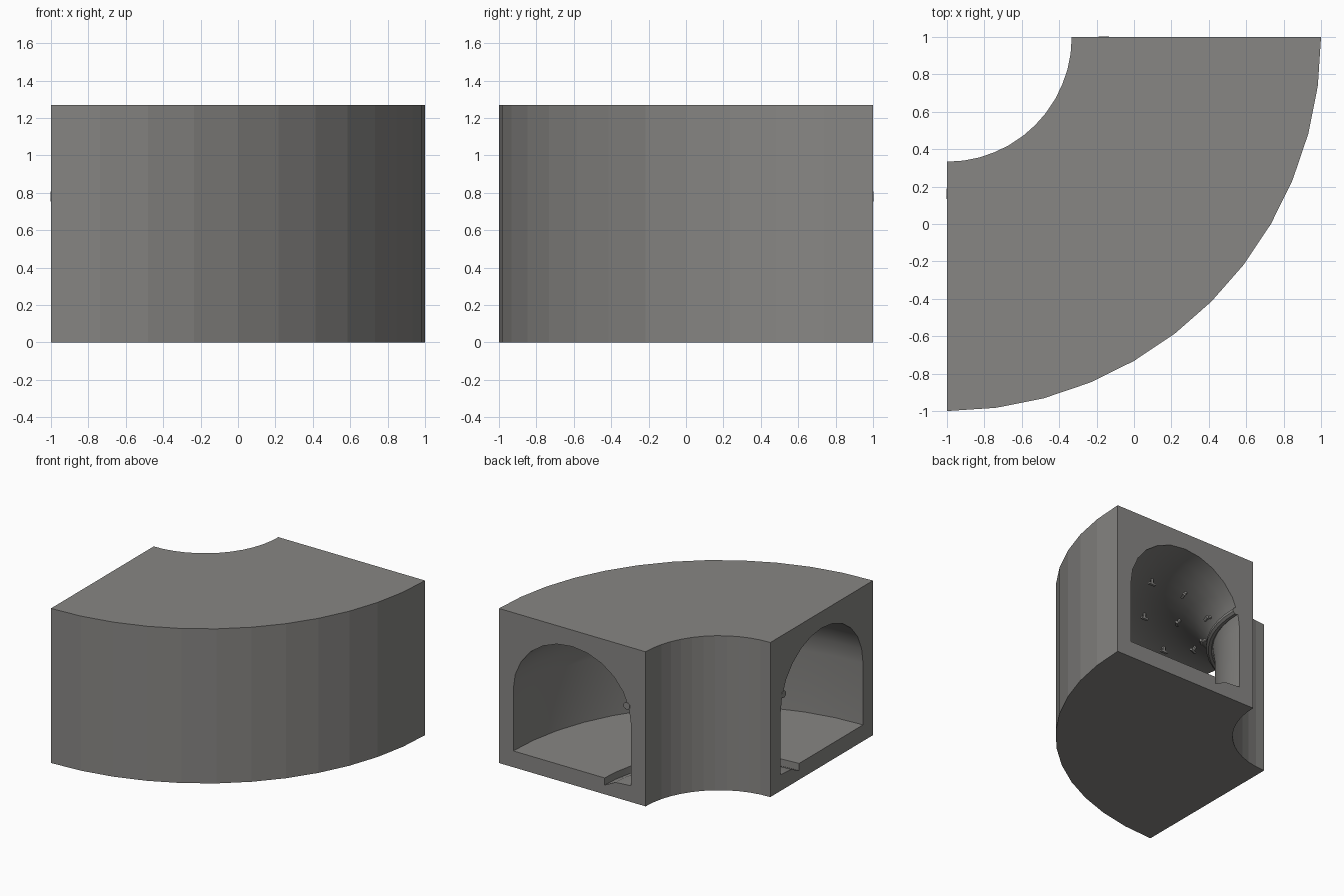
import bpy, bmesh, math
from mathutils import Vector, Matrix

cube = bpy.data.objects.get("Cube")
if cube:
    bpy.data.objects.remove(cube, do_unlink=True)

CENTRE = Vector((-1, 1, 0))       # centre of the bend
STEPS = 12                        # segments in the quarter turn
MID, SPRING = 1.335, 0.64         # arch centre radius and springing height
ARCH_W, ARCH_H = 0.535, 0.495

concrete = bpy.data.materials.new("concrete_grey")
concrete.use_nodes = True
grey = (0.245, 0.24, 0.23, 1)
concrete.diffuse_color = grey
concrete.node_tree.nodes["Principled BSDF"].inputs["Base Color"].default_value = grey


def bend_point(r, z, angle):
    return CENTRE + Vector((r * math.cos(angle), -r * math.sin(angle), z))


def sweep(bm, profile, smooth, start=0.0, end=math.pi / 2):
    """Sweep a closed (radius, height) profile round the bend; return end edges."""
    rings = []
    for i in range(STEPS + 1):
        a = start + (end - start) * i / STEPS
        rings.append([bm.verts.new(bend_point(r, z, a)) for r, z in profile])
    n = len(profile)
    for low, high in zip(rings, rings[1:]):
        for j in range(n):
            k = (j + 1) % n
            face = bm.faces.new((low[j], low[k], high[k], high[j]))
            face.smooth = smooth
    return [[bm.edges.get((ring[j], ring[(j + 1) % n])) for j in range(n)]
            for ring in (rings[0], rings[-1])]


def finish(bm, name):
    bmesh.ops.recalc_face_normals(bm, faces=bm.faces[:])
    for e in bm.edges:
        if len(e.link_faces) == 2 and e.calc_face_angle() > math.radians(35):
            e.smooth = False
    mesh = bpy.data.meshes.new(name)
    bm.to_mesh(mesh)
    bm.free()
    mesh.materials.append(concrete)
    obj = bpy.data.objects.new(name, mesh)
    bpy.context.collection.objects.link(obj)
    return obj


def cap(bm, edges):
    bmesh.ops.triangle_fill(bm, edges=edges, use_beauty=True)


# Curved block with an arched tunnel and a drain beside the inner wall
outer = [(0.667, 0), (2, 0), (2, 1.27), (0.667, 1.27)]
arch = []
for i in range(13):
    t = math.pi * i / 12
    arch.append((MID + ARCH_W * math.cos(t), SPRING + ARCH_H * math.sin(t)))
drain = [(0.8, 0.134), (0.94, 0.124), (1.04, 0.075), (1.04, 0.134), (1.87, 0.134)]

bm = bmesh.new()
outer_ends = sweep(bm, outer, False)
inner_ends = sweep(bm, arch + drain, True)
for a, b in zip(outer_ends, inner_ends):
    cap(bm, a + b)
finish(bm, "tunnel_block")

# Pipe running along the inner wall
pipe = []
for i in range(8):
    t = math.tau * (i + 0.5) / 8
    pipe.append((0.838 + 0.03 * math.cos(t), 0.78 + 0.03 * math.sin(t)))
bm = bmesh.new()
for edges in sweep(bm, pipe, True, -0.003, math.pi / 2 + 0.003):
    cap(bm, edges)
finish(bm, "wall_pipe")

# Small ceiling fixtures in rings across the arch
bm = bmesh.new()
for ring in (1, 2, 3):
    a = math.radians(22.5 * ring)
    for tilt in (-60, -30, 0, 30, 60):
        t = math.radians(tilt)
        spot = bend_point(MID + ARCH_W * math.sin(t),
                          SPRING + ARCH_H * math.cos(t), a)
        inward = bend_point(MID, SPRING, a) - spot
        base = Matrix.Translation(spot) @ inward.to_track_quat('Z', 'Y').to_matrix().to_4x4()
        bmesh.ops.create_cone(bm, cap_ends=True, segments=6, radius1=0.014,
                              radius2=0.01, depth=0.06,
                              matrix=base @ Matrix.Translation((0, 0, 0.015)))
        bmesh.ops.create_cube(bm, size=1, matrix=base
                              @ Matrix.Translation((0, 0, 0.04))
                              @ Matrix.Diagonal((0.06, 0.022, 0.016, 1)))
finish(bm, "ceiling_fixtures")
